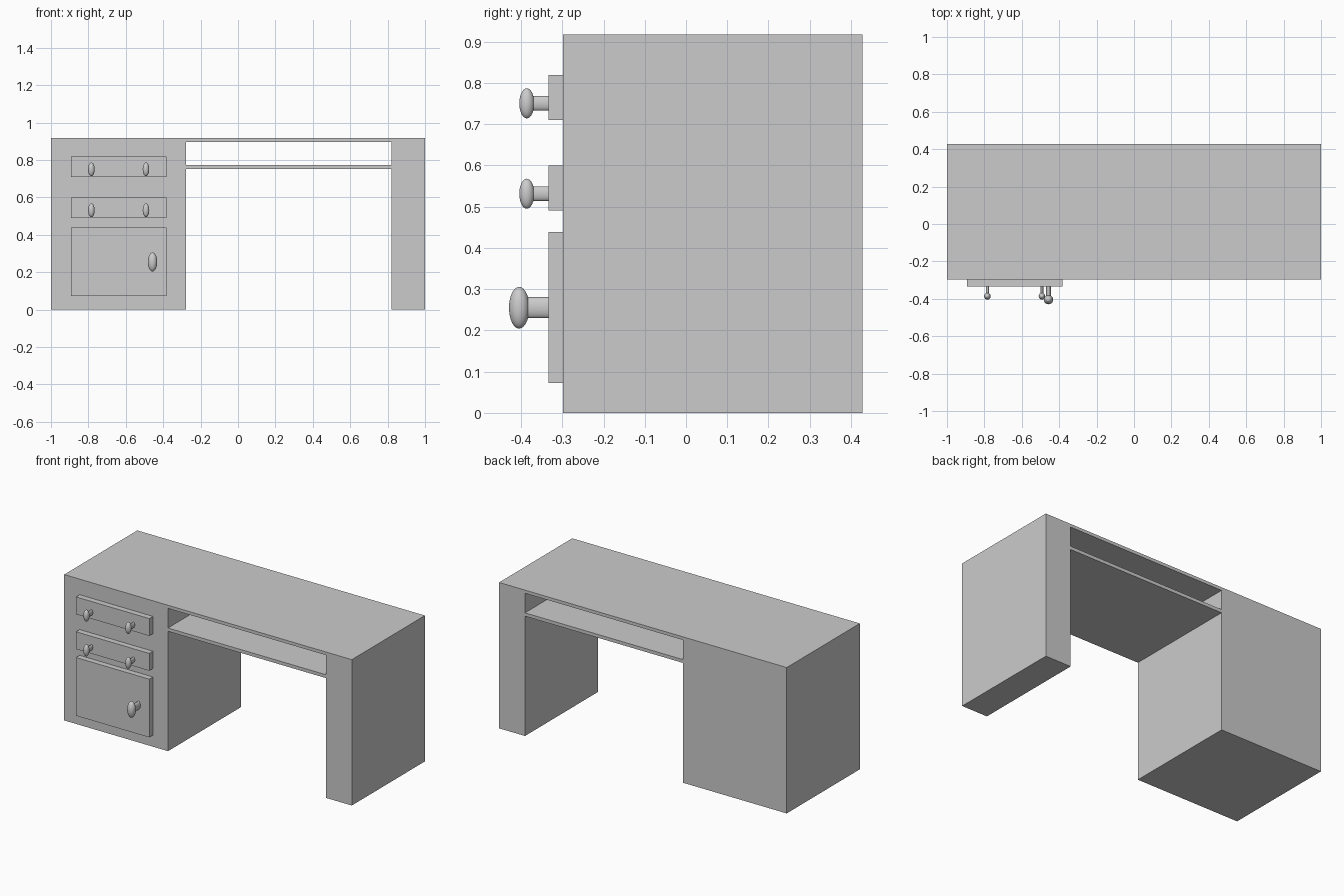
import bpy, bmesh, math

if "Cube" in bpy.data.objects:
    bpy.data.objects.remove(bpy.data.objects["Cube"])

Y0, Y1 = -0.298, 0.428      # carcass depth
FRONT = -0.334              # face of drawers and door


def finish(bm, name):
    bmesh.ops.recalc_face_normals(bm, faces=bm.faces)
    me = bpy.data.meshes.new(name)
    bm.to_mesh(me)
    bm.free()
    ob = bpy.data.objects.new(name, me)
    bpy.context.collection.objects.link(ob)
    return ob


def extrude_profile(name, pts, y0, y1):
    """Extrude an x-z outline from y0 to y1."""
    bm = bmesh.new()
    face = bm.faces.new([bm.verts.new((x, y0, z)) for x, z in pts])
    ext = bmesh.ops.extrude_face_region(bm, geom=[face])["geom"]
    bmesh.ops.translate(bm, vec=(0, y1 - y0, 0),
                        verts=[v for v in ext if isinstance(v, bmesh.types.BMVert)])
    return finish(bm, name)


def panel(name, x0, x1, z0, z1, y0, y1):
    return extrude_profile(name, [(x0, z0), (x1, z0), (x1, z1), (x0, z1)], y0, y1)


def smooth(ob):
    bpy.ops.object.select_all(action='DESELECT')
    ob.select_set(True)
    bpy.context.view_layer.objects.active = ob
    bpy.ops.object.transform_apply(location=False, rotation=True, scale=True)
    bpy.ops.object.shade_smooth_by_angle(angle=math.radians(40))


def knob(name, x, z, yc, rx, ry, rz, sx, sz):
    """Oval knob head on an oval stem."""
    bpy.ops.mesh.primitive_uv_sphere_add(segments=32, ring_count=16, location=(x, yc, z))
    head = bpy.context.object
    head.name = name + "_head"
    head.scale = (rx, ry, rz)
    smooth(head)
    length = FRONT - yc
    bpy.ops.mesh.primitive_cylinder_add(vertices=32, radius=1, depth=length,
                                        location=(x, yc + length / 2, z),
                                        rotation=(math.pi / 2, 0, 0))
    stem = bpy.context.object
    stem.name = name + "_stem"
    stem.scale = (sx, sz, 1)
    smooth(stem)


# Carcass: left pedestal, thin top and right leg in one outline
extrude_profile("desk_body", [
    (-1, 0), (-0.278, 0), (-0.278, 0.897), (0.82, 0.897),
    (0.82, 0), (1, 0), (1, 0.917), (-1, 0.917)], Y0, Y1)

# Shelf under the top
panel("keyboard_shelf", -0.278, 0.82, 0.753, 0.774, Y0, Y1)

# Drawers with two knobs each
for i, (z0, z1) in enumerate([(0.71, 0.819), (0.491, 0.60)], 1):
    panel(f"drawer_front_{i}", -0.893, -0.383, z0, z1, FRONT, Y0)
    zc = (z0 + z1) / 2 - 0.014
    for side, x in (("left", -0.784), ("right", -0.492)):
        knob(f"drawer_{i}_{side}_knob", x, zc, -0.386,
             0.0175, 0.0182, 0.0364, 0.0085, 0.0175)

# Cupboard door with a larger knob
panel("cupboard_door", -0.893, -0.383, 0.072, 0.438, FRONT, Y0)
knob("door_knob", -0.457, 0.255, -0.4045, 0.0252, 0.0247, 0.0505, 0.0123, 0.0255)
